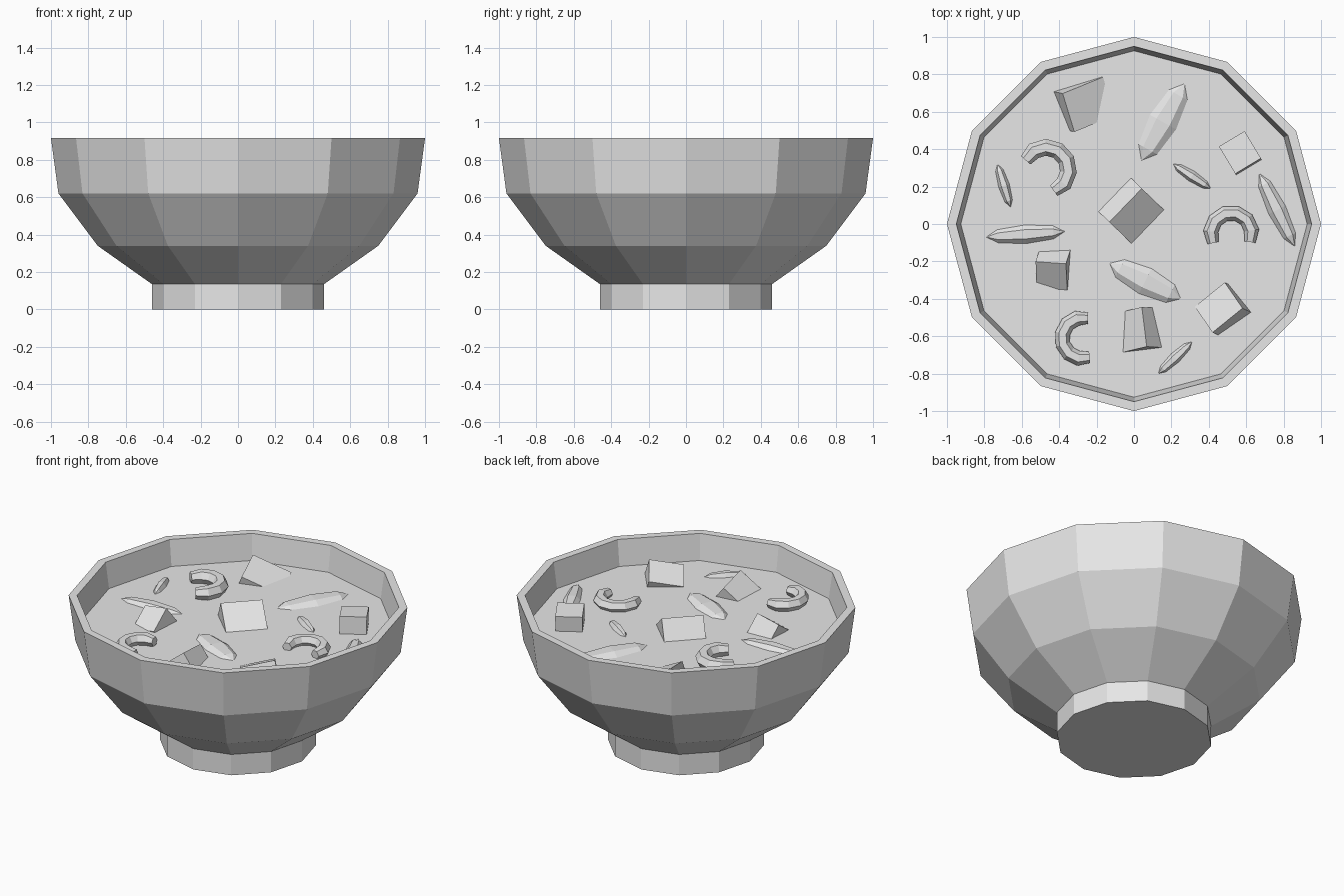
import bpy, bmesh
from math import sin, cos, pi, radians
from mathutils import Matrix, Vector

if "Cube" in bpy.data.objects:
    bpy.data.objects.remove(bpy.data.objects["Cube"])

SURFACE = 0.75   # height of the broth

grey = bpy.data.materials.new("plain_grey")
grey.use_nodes = True
grey.diffuse_color = (0.8, 0.8, 0.8, 1)
grey.node_tree.nodes["Principled BSDF"].inputs["Base Color"].default_value = (0.8, 0.8, 0.8, 1)


def add(name, data):
    data.materials.append(grey)
    ob = bpy.data.objects.new(name, data)
    bpy.context.collection.objects.link(ob)
    return ob


def from_bmesh(name, bm):
    bmesh.ops.recalc_face_normals(bm, faces=bm.faces)
    mesh = bpy.data.meshes.new(name)
    bm.to_mesh(mesh)
    bm.free()
    return add(name, mesh)


def lathe(name, profile, sides=12):
    """Closed, faceted turning of (radius, height) pairs."""
    bm = bmesh.new()
    rings = [[bm.verts.new((r * cos(2 * pi * i / sides), r * sin(2 * pi * i / sides), z))
              for i in range(sides)] for r, z in profile]
    for a, b in zip(rings, rings[1:]):
        for i in range(sides):
            j = (i + 1) % sides
            bm.faces.new((a[i], a[j], b[j], b[i]))
    bm.faces.new(rings[0])
    bm.faces.new(rings[-1])
    return from_bmesh(name, bm)


def chunk(name, x, y, height, size, yaw, pitch, roll):
    """Tilted block hung from the middle of its upper ridge, sunk in the broth."""
    bm = bmesh.new()
    bmesh.ops.create_cube(bm, size=1)
    bmesh.ops.translate(bm, verts=bm.verts, vec=(0, 0.5, -0.5))
    bmesh.ops.scale(bm, verts=bm.verts, vec=size)
    ob = from_bmesh(name, bm)
    ob.matrix_world = (Matrix.Translation((x, y, SURFACE + height))
                       @ Matrix.Rotation(radians(yaw), 4, 'Z')
                       @ Matrix.Rotation(radians(-pitch), 4, 'Y')
                       @ Matrix.Rotation(radians(-roll), 4, 'X'))


def shrimp(name, x, y, radius, thick, start, end, lift, steps=7):
    """Curled six-sided tube lying on the broth."""
    curve = bpy.data.curves.new(name, 'CURVE')
    curve.dimensions = '3D'
    curve.bevel_depth = thick
    curve.bevel_resolution = 1
    curve.use_fill_caps = True
    line = curve.splines.new('POLY')
    line.points.add(steps)
    line.use_smooth = False
    for i, p in enumerate(line.points):
        a = radians(start + (end - start) * i / steps)
        p.co = (x + radius * cos(a), y + radius * sin(a), SURFACE + lift, 1)
        p.radius = 0.75 if i in (0, steps) else 1
    add(name, curve)


def flake(name, tip_a, tip_b, width, height=0.03):
    """Pointed, low leaf between two tips."""
    a, b = Vector(tip_a), Vector(tip_b)
    d, mid = b - a, (a + b) / 2
    bm = bmesh.new()
    bmesh.ops.create_uvsphere(bm, u_segments=6, v_segments=4, radius=1)
    bmesh.ops.rotate(bm, verts=bm.verts, matrix=Matrix.Rotation(pi / 2, 3, 'Y'))
    bmesh.ops.scale(bm, verts=bm.verts, vec=(d.length / 2, width / 2, height))
    ob = from_bmesh(name, bm)
    ob.location = (mid.x, mid.y, SURFACE)
    ob.rotation_euler.z = -d.angle_signed(Vector((1, 0))) * -1


# Bowl and contents
lathe("foot", [(0.46, 0), (0.46, 0.135)])
lathe("bowl", [(0.46, 0.135), (0.75, 0.34), (0.96, 0.62), (1, 0.915),
               (0.95, 0.915), (0.91, 0.64), (0.71, 0.38), (0.43, 0.19)])
lathe("broth", [(0.915, SURFACE - 0.05), (0.927, SURFACE)])

# Vegetable chunks
chunk("chunk_back_right", -0.35, 0.595, 0.075, (0.22, 0.25, 0.2), -73, -13, 22)
chunk("chunk_back_left", 0.61, 0.31, 0.11, (0.16, 0.17, 0.17), 31, 0, 4)
chunk("chunk_middle", -0.045, 0.10, 0.115, (0.25, 0.25, 0.25), 46, 0, 55)
chunk("chunk_right", -0.445, -0.207, 0.09, (0.165, 0.17, 0.17), -4, 10, 55)
chunk("chunk_front", 0.055, -0.55, 0.085, (0.215, 0.18, 0.18), 97, -8, 38)
chunk("chunk_front_left", 0.5, -0.515, 0.09, (0.21, 0.18, 0.2), 39, 11, 22)

# Shrimps
shrimp("shrimp_back", -0.47, 0.29, 0.12, 0.045, 155, -70, 0.035)
shrimp("shrimp_left", 0.52, -0.05, 0.11, 0.04, -25, 208, 0.02)
shrimp("shrimp_front", -0.275, -0.61, 0.11, 0.04, 75, 290, 0.03)

# Herb flakes
flake("flake_back", (0.27, 0.75), (0.04, 0.34), 0.16)
flake("flake_small_back", (0.21, 0.32), (0.41, 0.19), 0.06)
flake("flake_left", (0.67, 0.27), (0.86, -0.12), 0.1)
flake("flake_small_right", (-0.73, 0.32), (-0.66, 0.09), 0.06)
flake("flake_right", (-0.79, -0.07), (-0.37, -0.04), 0.1)
flake("flake_middle", (-0.13, -0.21), (0.25, -0.4), 0.15)
flake("flake_front", (0.13, -0.8), (0.31, -0.63), 0.06)
